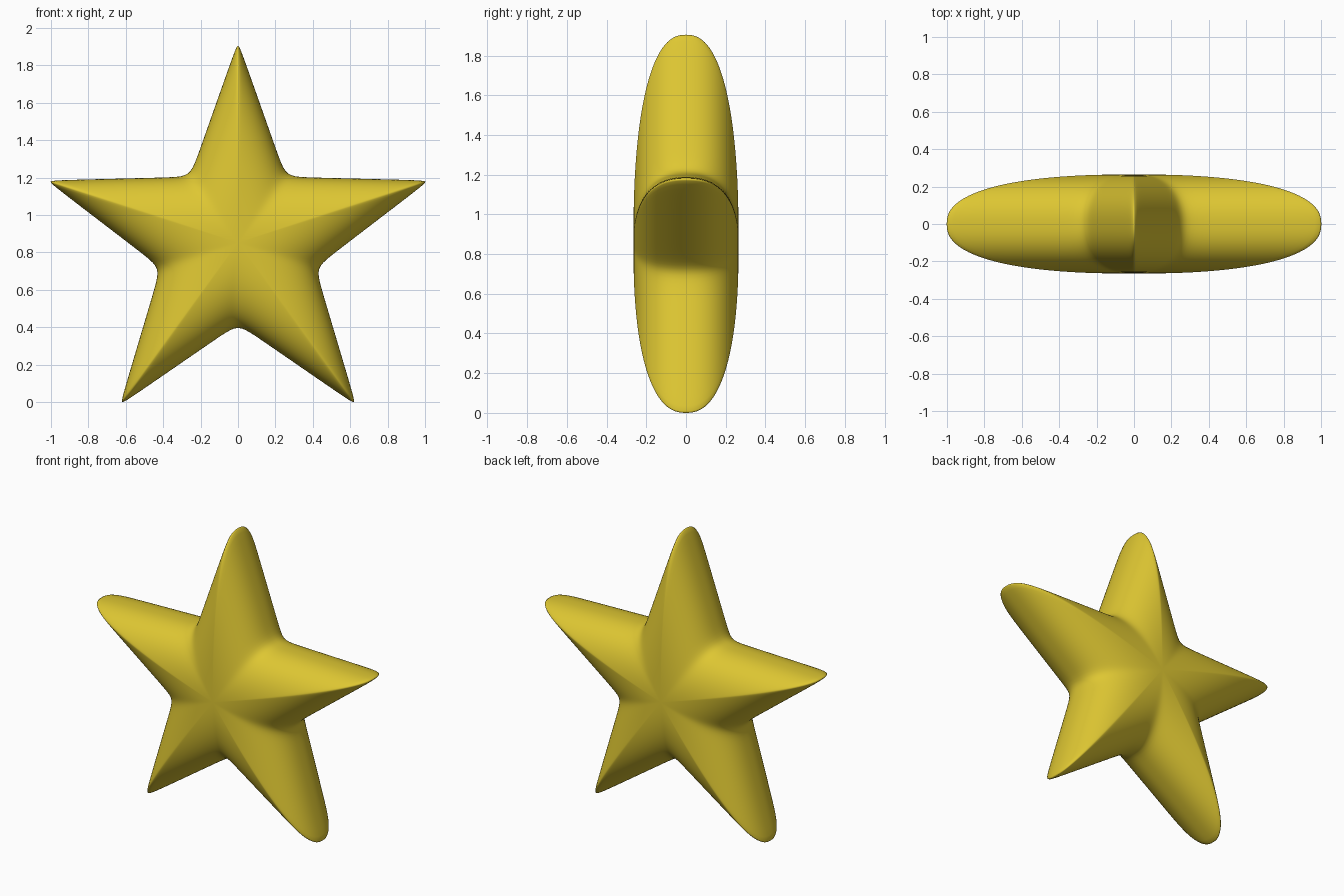
import bpy, math

if "Cube" in bpy.data.objects:
    bpy.data.objects.remove(bpy.data.objects["Cube"])

TIP, INNER, DEPTH = 1.053, 0.425, 0.265   # tip radius, valley radius, half thickness
CENTRE_Z = 0.852
P = 2.4                                   # fullness of the thickness curve
HALF = math.radians(36)
STEPS, ROWS = 22, 32                      # columns per half arm, rows per side

# Straight arm edge in polar form
phi = math.atan((TIP / INNER - math.cos(HALF)) / math.sin(HALF))
dist = TIP * math.cos(phi)


def edge(a):
    return dist / math.cos(math.sqrt(a * a + 0.00006) - phi)


def outline(a):
    """Star radius at angle a from a tip, with rounded valleys and tips."""
    k = 14
    r = (edge(a) ** k + edge(2 * HALF - a) ** k) ** (1 / k)
    return r * TIP / edge(0)


# Columns of the outline, denser near the tips
half = [HALF * (i / STEPS) ** 1.5 for i in range(STEPS + 1)]
columns = []
for arm in range(5):
    base = arm * 2 * HALF
    columns += [(base + a, outline(a)) for a in half[:-1]]
    columns += [(base + 2 * HALF - a, outline(a)) for a in reversed(half[1:])]
n = len(columns)

# Scaled star rings from the front pole to the back pole
verts = [(0, -DEPTH, CENTRE_Z)]
rings = 2 * ROWS - 1
for j in range(1, rings + 1):
    v = -math.pi / 2 + math.pi * j / (rings + 1)
    s = max(math.cos(v), 0) ** (2 / P)
    y = math.copysign(abs(math.sin(v)) ** (2 / P), v) * DEPTH if j != ROWS else 0
    verts += [(r * s * math.sin(t), y, CENTRE_Z + r * s * math.cos(t)) for t, r in columns]
verts.append((0, DEPTH, CENTRE_Z))
last = len(verts) - 1

faces = []
for i in range(n):
    k = (i + 1) % n
    faces.append((0, 1 + k, 1 + i))
    for j in range(rings - 1):
        a, b = 1 + j * n, 1 + (j + 1) * n
        faces.append((a + i, a + k, b + k, b + i))
    c = 1 + (rings - 1) * n
    faces.append((c + i, c + k, last))

mesh = bpy.data.meshes.new("star")
mesh.from_pydata(verts, [], faces)
mesh.update()

# Consistent outward normals
import bmesh
bm = bmesh.new()
bm.from_mesh(mesh)
bmesh.ops.recalc_face_normals(bm, faces=bm.faces)
bm.to_mesh(mesh)
bm.free()
for f in mesh.polygons:
    f.use_smooth = True

star = bpy.data.objects.new("star", mesh)
bpy.context.collection.objects.link(star)

gold = bpy.data.materials.new("golden yellow")
gold.diffuse_color = (0.73, 0.57, 0.032, 1)
gold.use_nodes = True
gold.node_tree.nodes["Principled BSDF"].inputs["Base Color"].default_value = gold.diffuse_color
mesh.materials.append(gold)
